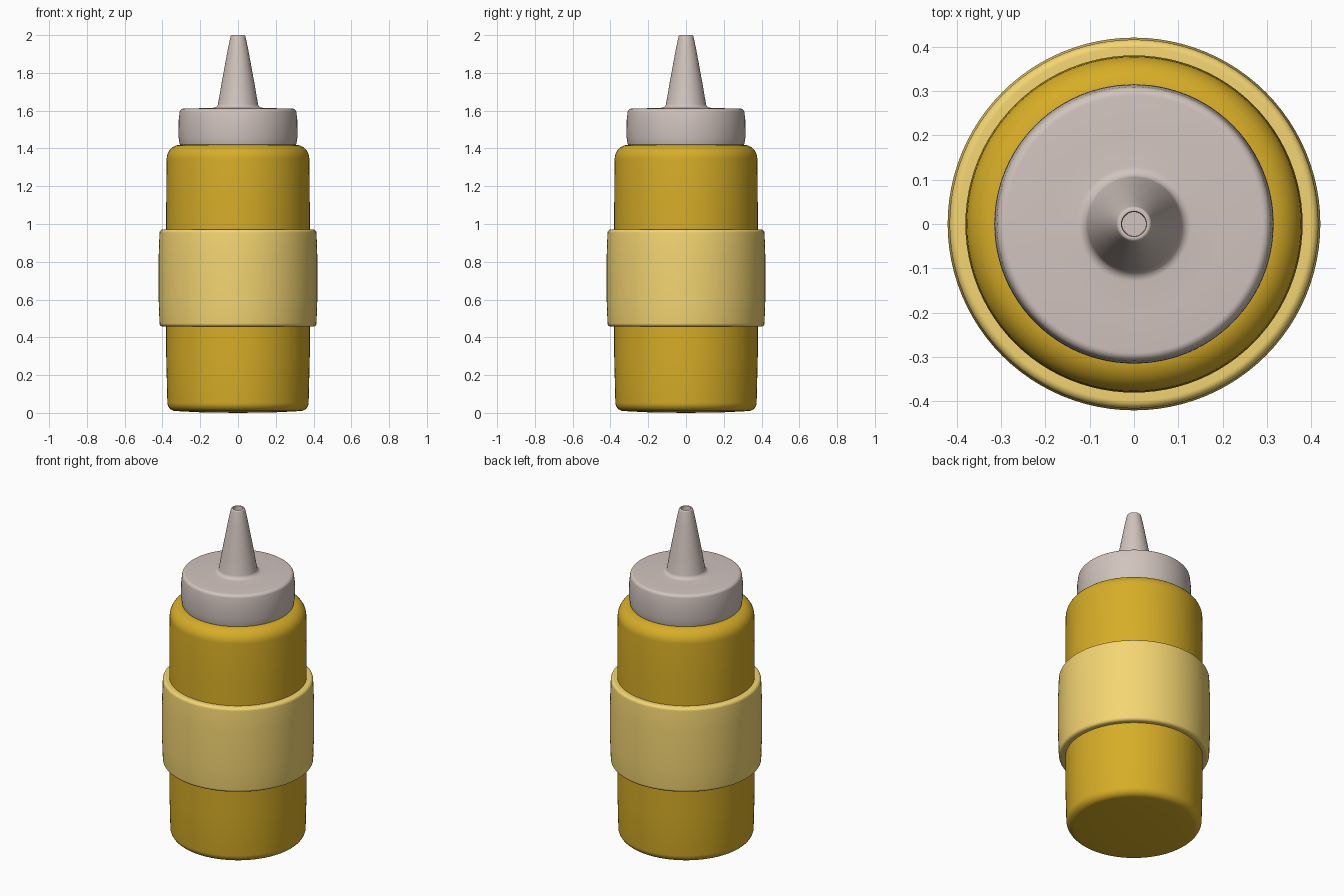
import bpy, math
from mathutils import Vector

if "Cube" in bpy.data.objects:
    bpy.data.objects.remove(bpy.data.objects["Cube"])

SEG = 96


def material(name, rgb):
    m = bpy.data.materials.new(name)
    m.diffuse_color = (*rgb, 1)
    m.use_nodes = True
    m.node_tree.nodes["Principled BSDF"].inputs["Base Color"].default_value = m.diffuse_color
    return m


def rounded(points, steps=8):
    """Replace each (r, z, fillet) corner with a tangent arc."""
    out = []
    for i, (r, z, f) in enumerate(points):
        p = Vector((r, z))
        if f == 0:
            out.append(p)
            continue
        a = (Vector(points[i - 1][:2]) - p).normalized()
        b = (Vector(points[(i + 1) % len(points)][:2]) - p).normalized()
        half = a.angle(b) / 2
        d = f / math.tan(half)
        centre = p + (a + b).normalized() * (f / math.sin(half))
        s, e = p + a * d - centre, p + b * d - centre
        sweep = s.angle(e)
        for k in range(steps + 1):
            t = k / steps
            out.append(centre + (s * math.sin((1 - t) * sweep) + e * math.sin(t * sweep)) / math.sin(sweep))
    return out


def lathe(name, points, mat, closed=False):
    """Revolve a profile (bottom to top, outside) around z."""
    prof = rounded(points)
    verts, rings, faces = [], [], []
    for p in prof:
        n = 1 if p.x < 1e-6 else SEG
        rings.append(list(range(len(verts), len(verts) + n)))
        for k in range(n):
            a = 2 * math.pi * k / SEG
            verts.append((p.x * math.cos(a), p.x * math.sin(a), p.y))
    pairs = list(zip(rings, rings[1:]))
    if closed:
        pairs.append((rings[-1], rings[0]))
    for lo, hi in pairs:
        for k in range(SEG):
            j = (k + 1) % SEG
            if len(lo) == 1:
                faces.append((lo[0], hi[j], hi[k]))
            elif len(hi) == 1:
                faces.append((lo[k], lo[j], hi[0]))
            else:
                faces.append((lo[k], lo[j], hi[j], hi[k]))
    me = bpy.data.meshes.new(name)
    me.from_pydata(verts, [], faces)
    me.materials.append(mat)
    ob = bpy.data.objects.new(name, me)
    bpy.context.collection.objects.link(ob)
    bpy.ops.object.select_all(action='DESELECT')
    ob.select_set(True)
    bpy.context.view_layer.objects.active = ob
    bpy.ops.object.shade_smooth_by_angle(angle=math.radians(40))
    return ob


mustard = material("mustard", (0.68, 0.42, 0.02))
pale = material("pale_yellow", (0.91, 0.67, 0.17))
plastic = material("warm_grey", (0.64, 0.55, 0.51))

# Bottle body with slightly domed base and rounded shoulder
lathe("bottle_body", [(0, 0, 0), (0.2, 0.003, 0), (0.373, 0.012, 0.045),
                      (0.38, 0.3, 0), (0.38, 1.1, 0), (0.377, 1.42, 0.075), (0, 1.42, 0)], mustard)

# Raised band around the middle
lathe("label_band", [(0.37, 0.457, 0), (0.415, 0.457, 0.018), (0.42, 0.6, 0), (0.42, 0.83, 0),
                     (0.415, 0.971, 0.018), (0.37, 0.971, 0)], pale, closed=True)

# Cap flowing into the tapered nozzle with a recessed opening
lathe("cap_and_nozzle", [(0, 1.415, 0), (0.307, 1.415, 0.01), (0.315, 1.46, 0), (0.314, 1.55, 0),
                         (0.307, 1.61, 0.02), (0.2, 1.613, 0), (0.109, 1.616, 0.025),
                         (0.088, 1.74, 0), (0.065, 1.865, 0), (0.053, 1.93, 0), (0.038, 2.0, 0.008),
                         (0.028, 2.0, 0.002), (0.027, 1.97, 0), (0, 1.97, 0)], plastic)
